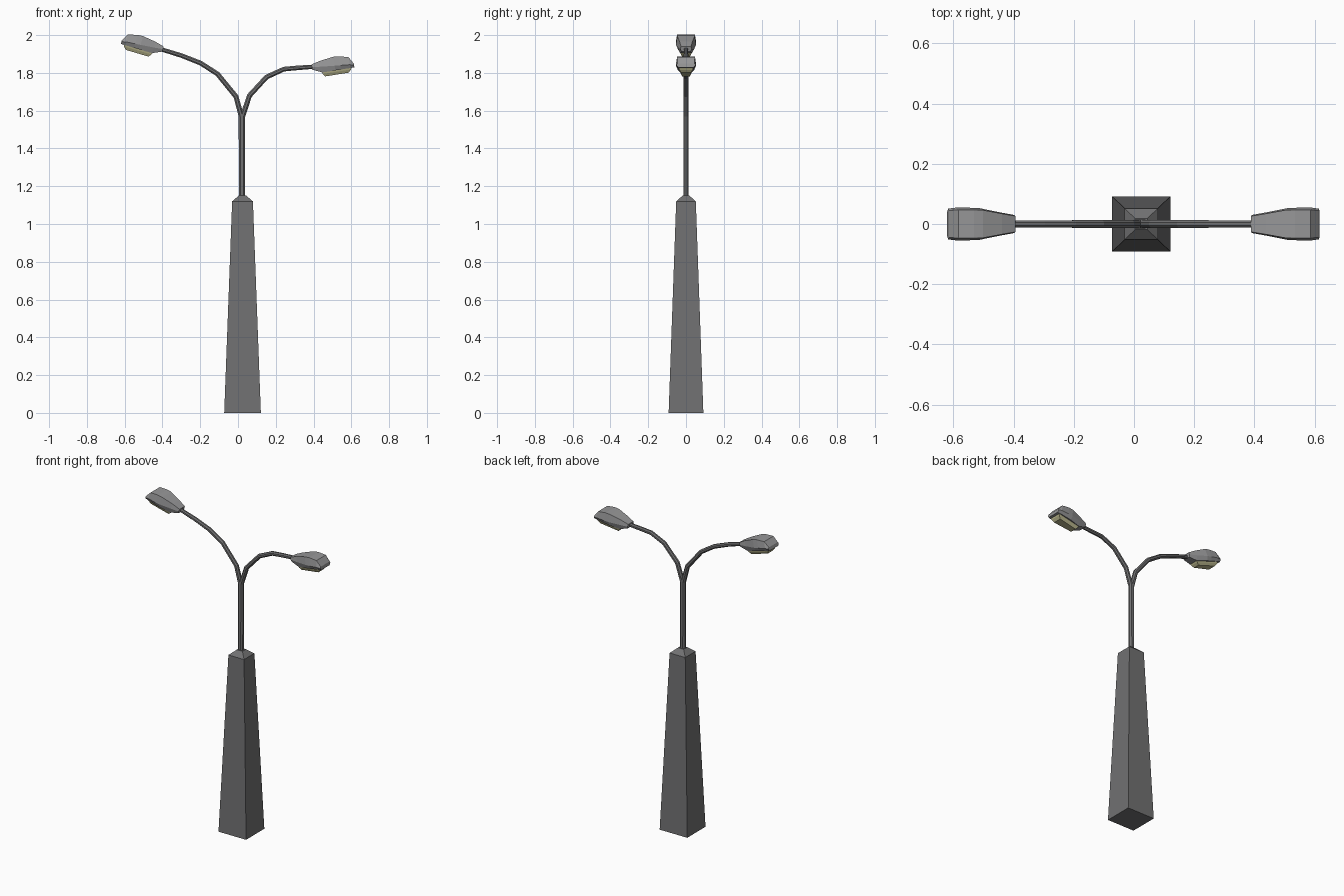
import bpy, bmesh, math
from mathutils import Vector

if "Cube" in bpy.data.objects:
    bpy.data.objects.remove(bpy.data.objects["Cube"])


def material(name, rgb):
    m = bpy.data.materials.new(name)
    m.diffuse_color = (*rgb, 1)
    m.use_nodes = True
    m.node_tree.nodes["Principled BSDF"].inputs["Base Color"].default_value = m.diffuse_color
    return m


DARK = material("dark_grey_metal", (0.165, 0.165, 0.168))
LIGHT = material("light_grey_housing", (0.31, 0.31, 0.315))
GLASS = material("pale_yellow_glass", (0.50, 0.48, 0.27))


def loft(name, rings, mat):
    """Skin a list of equal-length point rings and cap both ends."""
    bm = bmesh.new()
    vs = [[bm.verts.new(p) for p in r] for r in rings]
    n = len(vs[0])
    for a, b in zip(vs, vs[1:]):
        for i in range(n):
            j = (i + 1) % n
            bm.faces.new((a[i], a[j], b[j], b[i]))
    bm.faces.new(vs[0])
    bm.faces.new(vs[-1])
    bmesh.ops.recalc_face_normals(bm, faces=bm.faces)
    me = bpy.data.meshes.new(name)
    bm.to_mesh(me)
    bm.free()
    me.materials.append(mat)
    ob = bpy.data.objects.new(name, me)
    bpy.context.collection.objects.link(ob)
    return ob


def tube(name, path, radii, mat, sides=8):
    """Tapered tube along a path lying in the XZ plane."""
    pts = [Vector((x, 0, z)) for x, z in path]
    rings = []
    for k, (p, r) in enumerate(zip(pts, radii)):
        t = (pts[min(k + 1, len(pts) - 1)] - pts[max(k - 1, 0)]).normalized()
        side = Vector((t.z, 0, -t.x))
        angles = [2 * math.pi * (i + 0.5) / sides for i in range(sides)]
        rings.append([p + (side * math.cos(a) + Vector((0, 1, 0)) * math.sin(a)) * r
                      for a in angles])
    return loft(name, rings, mat)


# Tapered square pedestal with a sloping cap
CX = 0.024
base = [(0, 0.097, 0.092), (1.12, 0.055, 0.052), (1.15, 0.02, 0.018)]
loft("pedestal", [[(CX + sx * hx, sy * hy, z) for sx, sy in
                   ((-1, -1), (1, -1), (1, 1), (-1, 1))] for z, hx, hy in base], DARK)

# Two bent arms that run together as the upper pole
radii = [0.0155, 0.0155, 0.0145, 0.014, 0.0135, 0.013, 0.012]
tube("left_arm", [(0.019, 1.13), (0.018, 1.57), (-0.011, 1.675), (-0.108, 1.794),
                  (-0.198, 1.852), (-0.30, 1.892), (-0.41, 1.926)], radii, DARK)
tube("right_arm", [(0.023, 1.13), (0.024, 1.57), (0.061, 1.68), (0.151, 1.778),
                   (0.243, 1.82), (0.32, 1.827), (0.405, 1.833)], radii, DARK)

# Lamp housing stations: distance out, top, seam, bottom, half width
HEAD = [(0.0, 0.014, 0.0, -0.014, 0.030),
        (0.05, 0.026, -0.006, -0.037, 0.039),
        (0.12, 0.036, -0.012, -0.037, 0.053),
        (0.15, 0.034, -0.015, -0.037, 0.054),
        (0.20, 0.021, -0.019, -0.037, 0.054),
        (0.222, -0.016, -0.025, -0.037, 0.051)]


def lamp(side, sign, ox, oz, tilt):
    c, s = math.cos(tilt), math.sin(tilt)

    def place(u, y, w):
        return (ox + sign * (u * c - w * s), y, oz + u * s + w * c)

    rings = []
    for u, top, mid, bot, h in HEAD:
        section = [(-0.87 * h, top), (0.87 * h, top), (h, mid),
                   (0.8 * h, bot), (-0.8 * h, bot), (-h, mid)]
        rings.append([place(u, y, w) for y, w in section])
    loft(side + "_lamp_housing", rings, LIGHT)

    # Glass tray under the housing: height, inner end, outer end, half widths
    tray = [(-0.034, 0.047, 0.207, 0.029, 0.040), (-0.045, 0.051, 0.203, 0.027, 0.036),
            (-0.060, 0.062, 0.187, 0.020, 0.027)]
    loft(side + "_lamp_glass", [[place(a, -ha, w), place(b, -hb, w), place(b, hb, w),
                                 place(a, ha, w)] for w, a, b, ha, hb in tray], GLASS)


lamp("left", -1, -0.397, 1.926, math.radians(16.5))
lamp("right", 1, 0.391, 1.831, math.radians(9))
